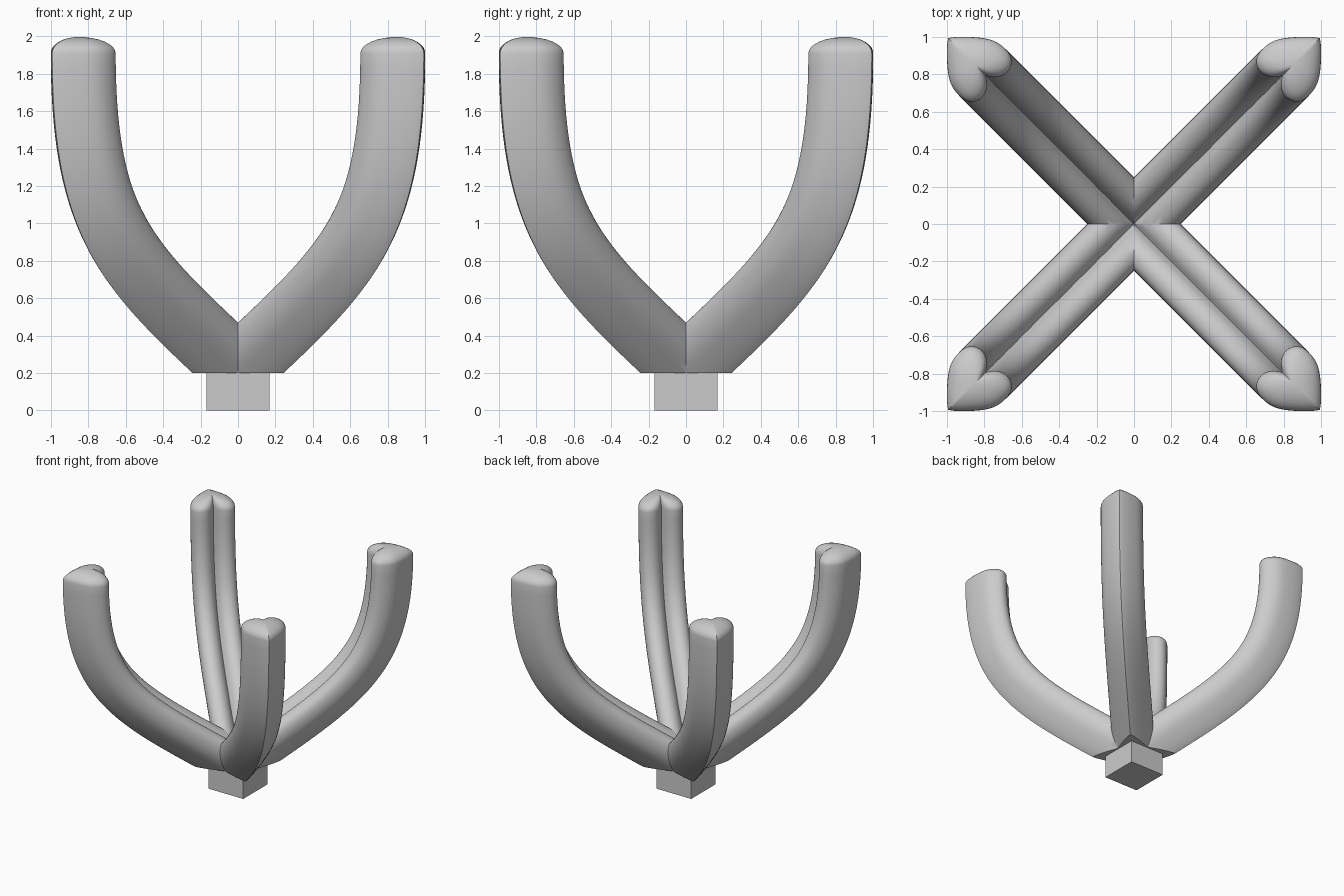
import bpy, bmesh, math
from mathutils import Vector

if "Cube" in bpy.data.objects:
    bpy.data.objects.remove(bpy.data.objects["Cube"])

R2 = math.sqrt(2)
BASE_Z = 0.2

# Half of the heart section: (inward distance from ridge, sideways)
HALF = [(0, 0), (.022, .03), (.07, .08), (.15, .145), (.215, .172), (.28, .174),
        (.325, .155), (.349, .115), (.348, .07), (.325, .03), (.285, 0)]


def smooth_points(pts, steps):
    """Catmull-Rom sampling through the given points."""
    p = [Vector(q) for q in [pts[0]] + pts + [pts[-1]]]
    out = []
    for i in range(1, len(p) - 2):
        a, b, c, d = p[i - 1:i + 3]
        for k in range(steps):
            t = k / steps
            out.append(0.5 * (2 * b + (c - a) * t + (2 * a - 5 * b + 4 * c - d) * t ** 2
                              + (3 * b - a - 3 * c + d) * t ** 3))
    return out + [Vector(pts[-1])]


half = smooth_points(HALF, 3)
heart = [(q.x, q.y) for q in half] + [(q.x, -q.y) for q in half[-2:0:-1]]

# Outer ridge of an arm as a bezier in the diagonal (radius, height) plane
P = [Vector(q) for q in [(0, -.03), (.93, .6), (1.405, .8), (1.405, 1.91)]]


def ridge(t):
    s = 1 - t
    pos = P[0] * s**3 + P[1] * 3 * s * s * t + P[2] * 3 * s * t * t + P[3] * t**3
    tan = (P[1] - P[0]) * s * s + (P[2] - P[1]) * 2 * s * t + (P[3] - P[2]) * t * t
    return pos, tan.normalized()


def place(pos, tan, w, v):
    u, z = pos.x - tan.y * w, pos.y + tan.x * w
    return Vector(((u + v) / R2, (u - v) / R2, z))


# Sweep one arm, then close it with a rounded heart-shaped cap
bm = bmesh.new()
rings = []
N = 40
for i in range(N + 1):
    pos, tan = ridge(i / N)
    rings.append([bm.verts.new(place(pos, tan, w, v)) for w, v in heart])
end, up = P[3], Vector((0, 1))
CW, DOME, M = .2, .087, 8
for j in range(1, M):
    a = j / M * math.pi / 2
    s, h = math.cos(a), DOME * math.sin(a)
    rings.append([bm.verts.new(place(end + up * h, up, CW + (w - CW) * s, v * s))
                  for w, v in heart])
for r0, r1 in zip(rings, rings[1:]):
    for k in range(len(heart)):
        m = (k + 1) % len(heart)
        bm.faces.new((r0[k], r0[m], r1[m], r1[k]))
tip = bm.verts.new(place(end + up * DOME, up, CW, 0))
for k in range(len(heart)):
    bm.faces.new((rings[-1][k], rings[-1][(k + 1) % len(heart)], tip))

# Trim the arm where it meets its neighbours and the base
for co, no in (((0, 0, 0), (-1, 0, 0)), ((0, 0, 0), (0, -1, 0)), ((0, 0, BASE_Z), (0, 0, -1))):
    bmesh.ops.bisect_plane(bm, geom=bm.verts[:] + bm.edges[:] + bm.faces[:], dist=1e-5,
                           plane_co=co, plane_no=no, clear_outer=True)

# Mirror to four arms, weld and close the underside
for axis in (0, 1):
    new = bmesh.ops.duplicate(bm, geom=bm.verts[:] + bm.edges[:] + bm.faces[:])["geom"]
    for e in new:
        if isinstance(e, bmesh.types.BMVert):
            e.co[axis] *= -1
    bmesh.ops.reverse_faces(bm, faces=[e for e in new if isinstance(e, bmesh.types.BMFace)])
bmesh.ops.remove_doubles(bm, verts=bm.verts[:], dist=1e-4)
bmesh.ops.holes_fill(bm, edges=[e for e in bm.edges if e.is_boundary], sides=0)
bmesh.ops.recalc_face_normals(bm, faces=bm.faces[:])

mesh = bpy.data.meshes.new("curved_arms")
bm.to_mesh(mesh)
bm.free()
arms = bpy.data.objects.new("curved_arms", mesh)
bpy.context.collection.objects.link(arms)
bpy.context.view_layer.objects.active = arms
arms.select_set(True)
bpy.ops.object.shade_smooth_by_angle(angle=math.radians(40))
arms.select_set(False)

# Square base block
bpy.ops.mesh.primitive_cube_add(size=1, location=(0, 0, BASE_Z / 2))
base = bpy.context.object
base.name = "base_block"
base.scale = (.337, .337, BASE_Z)
